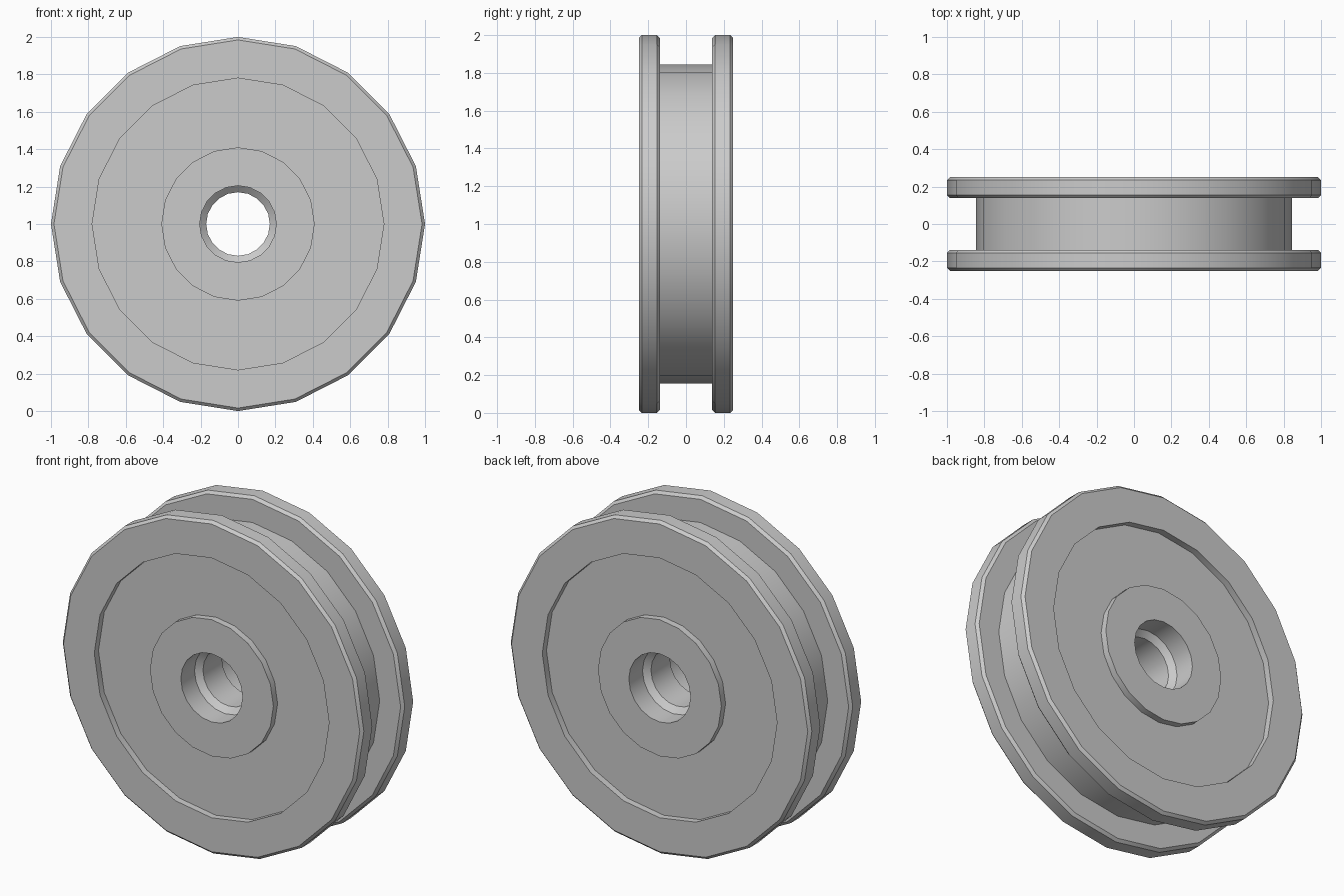
import bpy
import bmesh
from math import cos, sin, tau

if "Cube" in bpy.data.objects:
    bpy.data.objects.remove(bpy.data.objects["Cube"], do_unlink=True)

SIDES = 20
HALF = 0.25        # half the wheel thickness
GROOVE = 0.138     # half the groove width
BEVEL = 0.016
RECESS = 0.04

# One flat grey for the whole wheel
grey = bpy.data.materials.new("light_grey")
grey.use_nodes = True
color = (0.6, 0.6, 0.6, 1)
grey.diffuse_color = color
grey.node_tree.nodes["Principled BSDF"].inputs["Base Color"].default_value = color

# Half profile as (radius, depth), from the groove round to the bore
half = [
    (0.845, GROOVE),                    # groove floor
    (1 - BEVEL, GROOVE),                # inner flange face
    (1.0, GROOVE + BEVEL),
    (1.0, HALF - BEVEL),                # rim
    (1 - BEVEL, HALF),
    (0.78, HALF),                       # outer flange face
    (0.78, HALF - RECESS),              # recessed web
    (0.41, HALF - RECESS),
    (0.41, HALF),                       # hub
    (0.205, HALF),
    (0.205, 0.12),                      # counterbore
    (0.17, 0.09),                       # axle bore
]


def lathe(name, profile):
    """Turn a closed profile round the y axis, resting on the floor."""
    bm = bmesh.new()
    rings = []
    for i in range(SIDES):
        a = tau * i / SIDES
        rings.append([bm.verts.new((r * cos(a), y, 1 + r * sin(a)))
                      for r, y in profile])
    n = len(profile)
    for i in range(SIDES):
        here, there = rings[i], rings[(i + 1) % SIDES]
        for j in range(n):
            k = (j + 1) % n
            bm.faces.new((here[j], here[k], there[k], there[j]))
    bmesh.ops.recalc_face_normals(bm, faces=bm.faces)
    mesh = bpy.data.meshes.new(name)
    bm.to_mesh(mesh)
    bm.free()
    mesh.materials.append(grey)
    obj = bpy.data.objects.new(name, mesh)
    bpy.context.collection.objects.link(obj)
    return obj


# Grooved wheel: the half profile and its mirror image
wheel = lathe("grooved_wheel", half + [(r, -y) for r, y in reversed(half)])

bpy.ops.object.select_all(action="DESELECT")
wheel.select_set(True)
bpy.context.view_layer.objects.active = wheel
bpy.ops.object.shade_smooth_by_angle()
